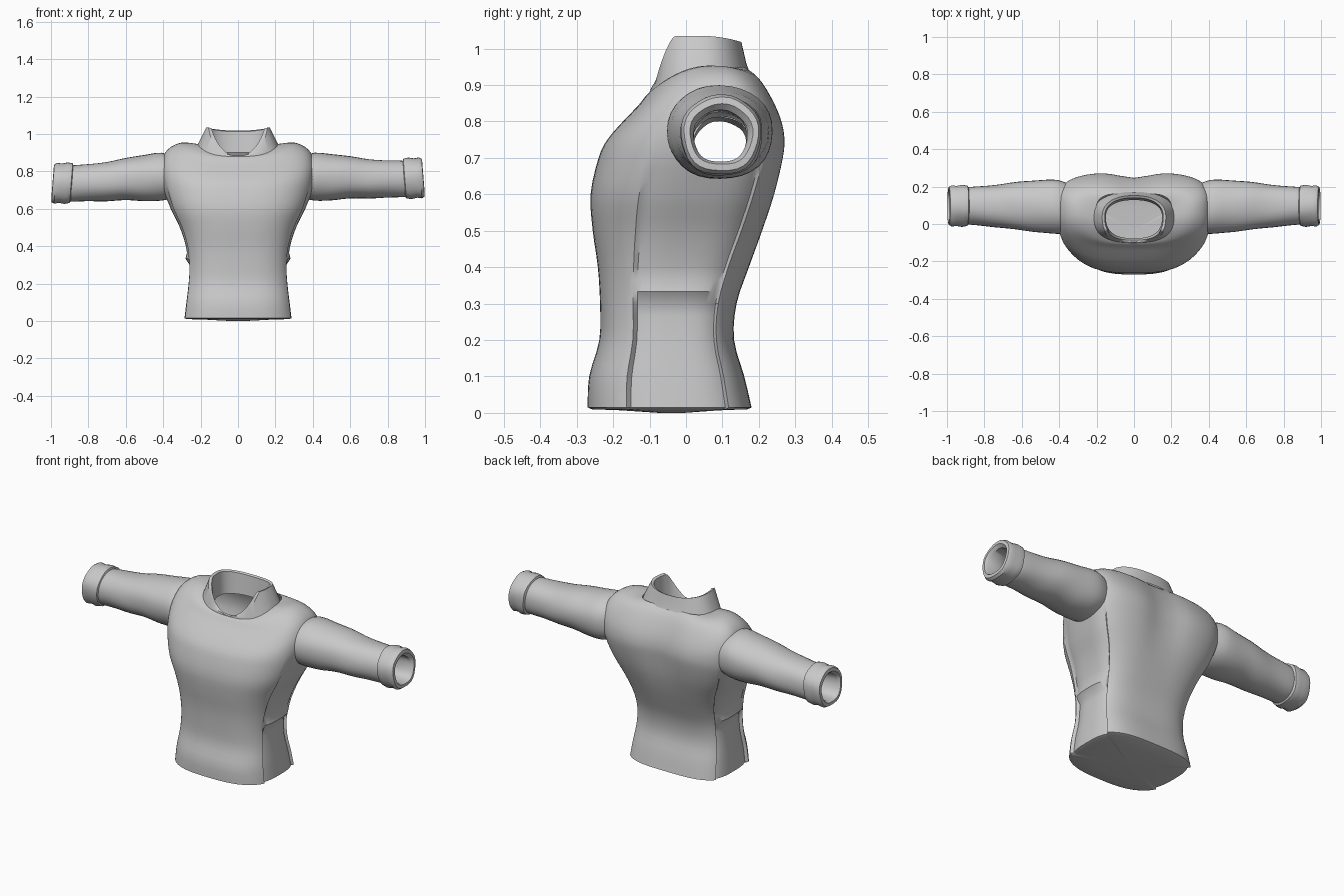
import bpy, bmesh
from math import sin, cos, pi, exp, copysign, hypot

if "Cube" in bpy.data.objects:
    bpy.data.objects.remove(bpy.data.objects["Cube"])

cloth = bpy.data.materials.new("grey_cloth")
cloth.use_nodes = True
GREY = (0.58, 0.58, 0.58, 1)
cloth.diffuse_color = GREY
cloth.node_tree.nodes["Principled BSDF"].inputs["Base Color"].default_value = GREY

SEG = 96


def loft(name, rings, cap_start=False, drop=None, crease=40):
    """Skin a list of closed rings; drop is a rule for faces to remove."""
    bm = bmesh.new()
    rows = [[bm.verts.new(p) for p in ring] for ring in rings]
    n = len(rows[0])
    for a, b in zip(rows, rows[1:]):
        for i in range(n):
            j = (i + 1) % n
            bm.faces.new((a[i], a[j], b[j], b[i]))
    if cap_start:
        bm.faces.new(rows[0][::-1])
    if drop:
        gone = [f for f in bm.faces if drop(f.calc_center_median())]
        bmesh.ops.delete(bm, geom=gone, context="FACES")
    bmesh.ops.recalc_face_normals(bm, faces=bm.faces[:])
    mesh = bpy.data.meshes.new(name)
    bm.to_mesh(mesh)
    bm.free()
    mesh.materials.append(cloth)
    ob = bpy.data.objects.new(name, mesh)
    bpy.context.collection.objects.link(ob)
    bpy.ops.object.select_all(action="DESELECT")
    ob.select_set(True)
    bpy.context.view_layer.objects.active = ob
    bpy.ops.object.shade_smooth_by_angle(angle=crease * pi / 180)
    return ob


def catmull(rows, steps):
    """Smoothly resample rows of numbers."""
    out = []
    last = len(rows) - 1
    for i in range(last):
        quad = [rows[max(i - 1, 0)], rows[i], rows[i + 1], rows[min(i + 2, last)]]
        for k in range(steps):
            t = k / steps
            out.append([b + t * ((c - a) + t * (2*a - 5*b + 4*c - d + t * (3*(b - c) + d - a))) / 2
                        if t else b for a, b, c, d in zip(*quad)])
    out.append(rows[last])
    return out


def power(v, p):
    return copysign(abs(v) ** p, v)


def section(width, front, back, mid, zf, zs, zb, nf=2.8, nb=3.3):
    """Rounded body section with its own front, side and back heights."""
    pts = []
    for i in range(SEG):
        a = 2 * pi * i / SEG
        n = nb if sin(a) > 0 else nf
        c, s = power(cos(a), 2 / n), power(sin(a), 2 / n)
        y = mid + s * ((back - mid) if s > 0 else (mid - front))
        z = zs + ((zb if s > 0 else zf) - zs) * s * s
        pts.append([width * c, y, z])
    return pts


# Torso: half width, front y, back y, middle y, front / side / back z
body = [
    (.306, -.270, .180, -.03, .015, .015, .015),
    (.296, -.266, .160, -.03, .10, .10, .10),
    (.284, -.238, .132, -.03, .20, .20, .20),
    (.279, -.236, .139, -.03, .30, .30, .30),
    (.291, -.242, .174, -.02, .40, .40, .40),
    (.323, -.256, .213, .01, .50, .50, .50),
    (.372, -.262, .248, .04, .60, .60, .60),
    (.405, -.240, .272, .07, .70, .70, .70),
    (.413, -.216, .276, .08, .75, .78, .755),
    (.409, -.173, .264, .085, .80, .85, .81),
    (.378, -.130, .236, .085, .845, .915, .87),
    (.305, -.106, .205, .075, .875, .953, .918),
    (.205, -.088, .172, .045, .885, .945, .950),
]


def tailor(ring, z):
    """Sink the side panels and press a groove down the spine."""
    sink = .020 if z < .31 else .0 if z < .345 else .012 * max(0, min(1, (.75 - z) / .12))
    for i, p in enumerate(ring):
        deg = 360 * i / SEG
        side = deg if deg <= 180 else 360 - deg
        side = min(side, 180 - side)
        if side < (32 if deg < 180 else 26):
            p[0] -= copysign(sink, p[0])
        if deg < 180:
            p[1] -= .030 * exp(-(p[0] / .11) ** 2) * exp(-((z - .75) / .2) ** 2)
    return ring


rings = [tailor(section(*row), row[4]) for row in catmull(body, 3)]

# Hem closes underneath with a shallow dip
hem = rings[0]
under = [[[x * k, -.04 + (y + .04) * k, z] for x, y, _ in hem]
         for k, z in ((.15, .0), (.6, .007), (.95, .010))]


def in_armhole(c):
    return abs(c.x) > .25 and hypot(c.y - .085, c.z - .77) < .112


loft("torso", under + rings, cap_start=True, drop=in_armhole)

# Collar: stands at the sides and back, falls to a low notch in front
base = section(.224, -.102, .172, .04, .872, .915, .942, 2.6, 2.3)
shoulder = section(.212, -.100, .166, .04, .882, .950, .958, 2.6, 2.3)
rim = section(.170, -.098, .152, .04, .882, 1.035, 1.018, 2.6, 2.3)
lip = section(.156, -.086, .140, .04, .880, 1.030, 1.012, 2.6, 2.3)
inner = section(.150, -.076, .128, .04, .862, .90, .90, 2.6, 2.3)
for ring, tip in ((rim, 1.035), (lip, 1.030)):
    for p in ring:
        # Straight-sided notch: steep along the side, then a shallow V in front
        t = max(0, min(1, (-.03 - p[1]) / .055))
        if p[1] < .04:
            notch = .878 + .27 * abs(p[0])
            p[0] *= 1 + .12 * t
            p[2] = tip + (notch - tip) * t ** 1.4
loft("collar", [base, shoulder, rim, lip, inner], crease=35)


# Sleeves and cuffs: x, y min, y max, z min, z max
sleeve = [
    (.34, -.045, .215, .660, .880),
    (.41, -.052, .236, .642, .898),
    (.50, -.046, .234, .645, .892),
    (.60, -.034, .227, .655, .880),
    (.70, -.022, .214, .656, .866),
    (.80, -.010, .204, .660, .858),
    (.90, .000, .195, .664, .856),
    (.93, .015, .180, .680, .840),
]
cuff = [
    (.885, .005, .192, .668, .850),
    (.892, -.010, .206, .656, .868),
    (.920, -.014, .211, .652, .874),
    (.950, -.008, .206, .658, .868),
    (.975, -.012, .208, .653, .872),
    (.990, -.004, .200, .662, .864),
    (.992, .012, .184, .680, .846),
    (.975, .022, .170, .688, .830),
    (.900, .022, .166, .686, .826),
    (.840, .018, .172, .680, .834),
]


def tube(rows, side, wrinkle):
    """Elliptical rings along the arm; the right arm hangs slightly lower."""
    out = []
    for x, y0, y1, z0, z1 in rows:
        drop = .026 * max(0, (x - .42) / .5) if side < 0 else 0
        ring = []
        for i in range(32):
            a = 2 * pi * i / 32
            k = 1 + wrinkle * sin(3 * a + 22 * x) * cos(2 * a - 9 * x)
            dz = (z1 - z0) / 2 * power(sin(a), .92) * k
            dy = (y1 - y0) / 2 * power(cos(a), .92) * k
            lean = .08 * dz if x > .8 else 0
            ring.append((side * (x - lean), (y0 + y1) / 2 + dy, (z0 + z1) / 2 + dz - drop))
        out.append(ring)
    return out


for label, side in (("left", 1), ("right", -1)):
    loft(label + "_sleeve", tube(catmull(sleeve, 3), side, .015))
    loft(label + "_cuff", tube(cuff, side, .04))
